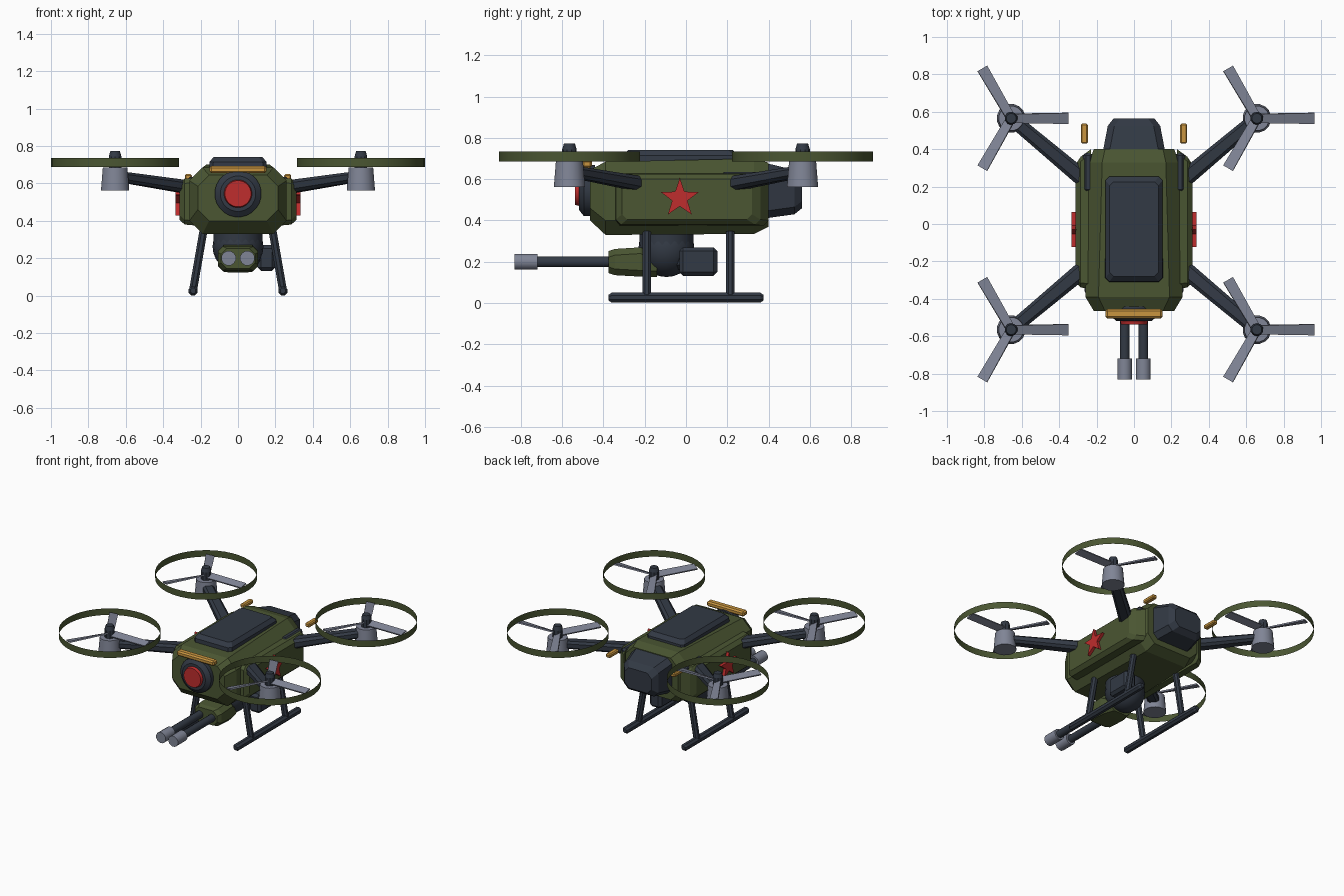
import bpy, bmesh, math
from mathutils import Vector, Matrix

if "Cube" in bpy.data.objects:
    bpy.data.objects.remove(bpy.data.objects["Cube"], do_unlink=True)


def material(name, rgb):
    m = bpy.data.materials.new(name)
    m.use_nodes = True
    m.diffuse_color = (*rgb, 1)
    m.node_tree.nodes["Principled BSDF"].inputs["Base Color"].default_value = (*rgb, 1)
    return m


GREEN = material("olive green", (0.069, 0.093, 0.032))
DARK = material("dark slate", (0.032, 0.041, 0.058))
GREY = material("steel grey", (0.216, 0.235, 0.305))
RED = material("red", (0.52, 0.026, 0.026))
AMBER = material("amber", (0.58, 0.30, 0.05))


def finish(name, bm, mat, smooth=False):
    bmesh.ops.recalc_face_normals(bm, faces=bm.faces)
    me = bpy.data.meshes.new(name)
    bm.to_mesh(me)
    bm.free()
    me.materials.append(mat)
    ob = bpy.data.objects.new(name, me)
    bpy.context.collection.objects.link(ob)
    if smooth:
        bpy.ops.object.select_all(action="DESELECT")
        ob.select_set(True)
        bpy.context.view_layer.objects.active = ob
        bpy.ops.object.shade_smooth_by_angle(angle=math.radians(35))
    return ob


def loft(name, rings, mat, capped=True, smooth=False):
    """Skin a row of matching point rings."""
    bm = bmesh.new()
    rows = [[bm.verts.new(p) for p in r] for r in rings]
    n = len(rows[0])
    for a, b in zip(rows, rows[1:]):
        for i in range(n):
            j = (i + 1) % n
            bm.faces.new((a[i], a[j], b[j], b[i]))
    if capped:
        bm.faces.new(rows[0])
        bm.faces.new(rows[-1])
    return finish(name, bm, mat, smooth)


def octagon(axis, t, u0, u1, v0, v1, c):
    """Rectangle with cut corners, square to the axis at position t."""
    uv = [(u0 + c, v0), (u1 - c, v0), (u1, v0 + c), (u1, v1 - c),
          (u1 - c, v1), (u0 + c, v1), (u0, v1 - c), (u0, v0 + c)]
    place = {"x": lambda u, v: (t, u, v), "y": lambda u, v: (u, t, v),
             "z": lambda u, v: (u, v, t)}[axis]
    return [place(u, v) for u, v in uv]


def rod(name, a, b, r, mat, r2=None, sides=16, capped=True, smooth=True):
    """Straight or tapered tube between two points."""
    a, b = Vector(a), Vector(b)
    q = (b - a).to_track_quat("Z", "Y")
    ends = []
    for p, rad in ((a, r), (b, r if r2 is None else r2)):
        ends.append([p + q @ Vector((rad * math.cos(math.tau * (i + 0.5) / sides),
                                     rad * math.sin(math.tau * (i + 0.5) / sides), 0))
                     for i in range(sides)])
    return loft(name, ends, mat, capped, smooth)


def box(name, x0, x1, y0, y1, z0, z1, mat, bevel=0.01):
    bm = bmesh.new()
    bmesh.ops.create_cube(bm, size=1)
    for v in bm.verts:
        v.co = ((x0 + x1) / 2 + v.co.x * (x1 - x0), (y0 + y1) / 2 + v.co.y * (y1 - y0),
                (z0 + z1) / 2 + v.co.z * (z1 - z0))
    bmesh.ops.bevel(bm, geom=bm.edges[:], offset=bevel, segments=1, affect="EDGES")
    return finish(name, bm, mat)


# Fuselage, canopy plate and tail pod
loft("fuselage", [octagon("y", y, -w, w, z0, z1, c) for y, w, z0, z1, c in (
    (-0.465, 0.215, 0.40, 0.645, 0.06), (-0.39, 0.26, 0.33, 0.685, 0.07),
    (0.33, 0.24, 0.335, 0.70, 0.07), (0.40, 0.215, 0.37, 0.68, 0.06))], GREEN)
loft("top_plate", [octagon("z", z, -w, w, y0, y1, 0.02) for z, w, y0, y1 in (
    (0.67, 0.155, -0.31, 0.255), (0.715, 0.152, -0.308, 0.253),
    (0.742, 0.13, -0.28, 0.225))], DARK)
loft("tail_pod", [octagon("y", y, -w, w, z0, z1, 0.035) for y, w, z0, z1 in (
    (0.38, 0.168, 0.41, 0.68), (0.525, 0.14, 0.43, 0.645),
    (0.563, 0.11, 0.46, 0.61))], DARK)

# Front sensor eye and amber lamps
rod("eye_housing", (0, -0.44, 0.545), (0, -0.495, 0.545), 0.125, DARK, sides=24)
rod("eye_bezel", (0, -0.495, 0.545), (0, -0.518, 0.545), 0.125, DARK, 0.095, 24)
rod("eye_lens", (0, -0.51, 0.545), (0, -0.537, 0.545), 0.077, RED, 0.07, 24)
box("front_light_bar", -0.153, 0.153, -0.505, -0.455, 0.655, 0.693, AMBER)

for s, side in ((1, "left"), (-1, "right")):
    # Side armour with a star plate
    loft(side + "_armour", [octagon("x", s * x, y0, y1, z0, z1, 0.025) for x, y0, y1, z0, z1 in (
        (0.23, -0.345, 0.40, 0.375, 0.63), (0.285, -0.34, 0.36, 0.38, 0.625),
        (0.312, -0.31, 0.32, 0.405, 0.60))], GREEN)
    star = []
    for i in range(10):
        r = 0.098 if i % 2 == 0 else 0.039
        t = math.tau * i / 10
        star.append((-0.03 + r * math.sin(t), 0.508 + r * math.cos(t)))
    loft(side + "_star", [[(s * x, y, z) for y, z in star] for x in (0.305, 0.333)], RED)

    # Rear lamps and shoulder fairings
    lamp = sorted((s * 0.247, s * 0.284))
    box(side + "_rear_light", *lamp, 0.43, 0.537, 0.62, 0.65, AMBER, 0.007)
    fair = sorted((s * 0.22, s * 0.272))
    box(side + "_shoulder", *fair, 0.17, 0.38, 0.57, 0.635, DARK, 0.015)

    # Landing gear
    rod(side + "_skid", (s * 0.24, -0.36, 0.026), (s * 0.24, 0.36, 0.026), 0.026, DARK, sides=8, smooth=False)
    for y, e in ((-0.36, -0.375), (0.36, 0.375)):
        rod(side + "_skid_tip", (s * 0.24, y, 0.026), (s * 0.24, e, 0.026), 0.026, DARK, 0.015, 8, smooth=False)
    for y, place in ((-0.19, "front"), (0.215, "rear")):
        rod(f"{side}_{place}_leg", (s * 0.24, y, 0.03), (s * 0.185, y, 0.345), 0.023, DARK, sides=8, smooth=False)

    for f, place in ((-1, "front"), (1, "rear")):
        tag = f"{place}_{side}_"
        cx, cy = s * 0.657, f * 0.565
        # Arm
        a, b = Vector((s * 0.215, f * 0.195, 0.572)), Vector((cx - s * 0.03, cy - f * 0.025, 0.635))
        across = (b - a).cross(Vector((0, 0, 1))).normalized()
        up = Vector((0, 0, 1))
        ends = []
        for p, w, h in ((a, 0.047, 0.036), (b, 0.038, 0.028)):
            ends.append([p + across * (w * i) + up * (h * j) for i, j in (
                (-1, -0.5), (-0.6, -1), (0.6, -1), (1, -0.5), (1, 0.5), (0.6, 1), (-0.6, 1), (-1, 0.5))])
        loft(tag + "arm", ends, DARK)
        # Motor, spinner and guard ring
        rod(tag + "motor", (cx, cy, 0.563), (cx, cy, 0.685), 0.077, GREY, 0.067, 16)
        rod(tag + "spinner", (cx, cy, 0.68), (cx, cy, 0.745), 0.035, DARK, sides=10)
        rod(tag + "spinner_cap", (cx, cy, 0.745), (cx, cy, 0.772), 0.035, DARK, 0.027, 10)
        rod(tag + "guard_ring", (cx, cy, 0.687), (cx, cy, 0.735), 0.343, GREEN, sides=40, capped=False)
        # Pitched blades
        for k in range(3):
            turn = Matrix.Translation((cx, cy, 0.712)) @ Matrix.Rotation(math.tau * k / 3, 4, "Z")
            rings = []
            for x, w, pitch in ((0.02, 0.026, 0.45), (0.308, 0.03, 0.2)):
                m = turn @ Matrix.Rotation(pitch, 4, "X")
                rings.append([m @ Vector((x, w * i, 0.005 * j))
                              for i, j in ((-1, -1), (1, -1), (1, 1), (-1, 1))])
            loft(f"{tag}blade_{k + 1}", rings, GREY)

    # Twin barrels
    rod(side + "_barrel", (s * 0.05, -0.34, 0.2), (s * 0.05, -0.73, 0.2), 0.027, DARK, sides=12)
    rod(side + "_muzzle", (s * 0.05, -0.72, 0.2), (s * 0.05, -0.832, 0.2), 0.04, GREY, sides=12)

# Belly turret, gun housing and ammunition box
bm = bmesh.new()
bmesh.ops.create_uvsphere(bm, u_segments=20, v_segments=12, radius=0.136,
                          matrix=Matrix.Translation((0, -0.095, 0.262)))
finish("turret_ball", bm, DARK, True)
rod("turret_collar", (0, -0.095, 0.27), (0, -0.095, 0.345), 0.132, DARK, sides=20)
loft("gun_housing", [octagon("y", y, -w, w, z0, z1, 0.03) for y, w, z0, z1 in (
    (-0.375, 0.09, 0.145, 0.252), (-0.345, 0.108, 0.135, 0.262),
    (-0.22, 0.108, 0.128, 0.27), (-0.14, 0.085, 0.125, 0.225))], GREEN)
box("ammunition_box", 0.105, 0.2, -0.032, 0.152, 0.132, 0.27, DARK, 0.018)
rod("ammunition_feed", (0.03, -0.06, 0.2), (0.12, 0.03, 0.2), 0.04, DARK, sides=8, smooth=False)
